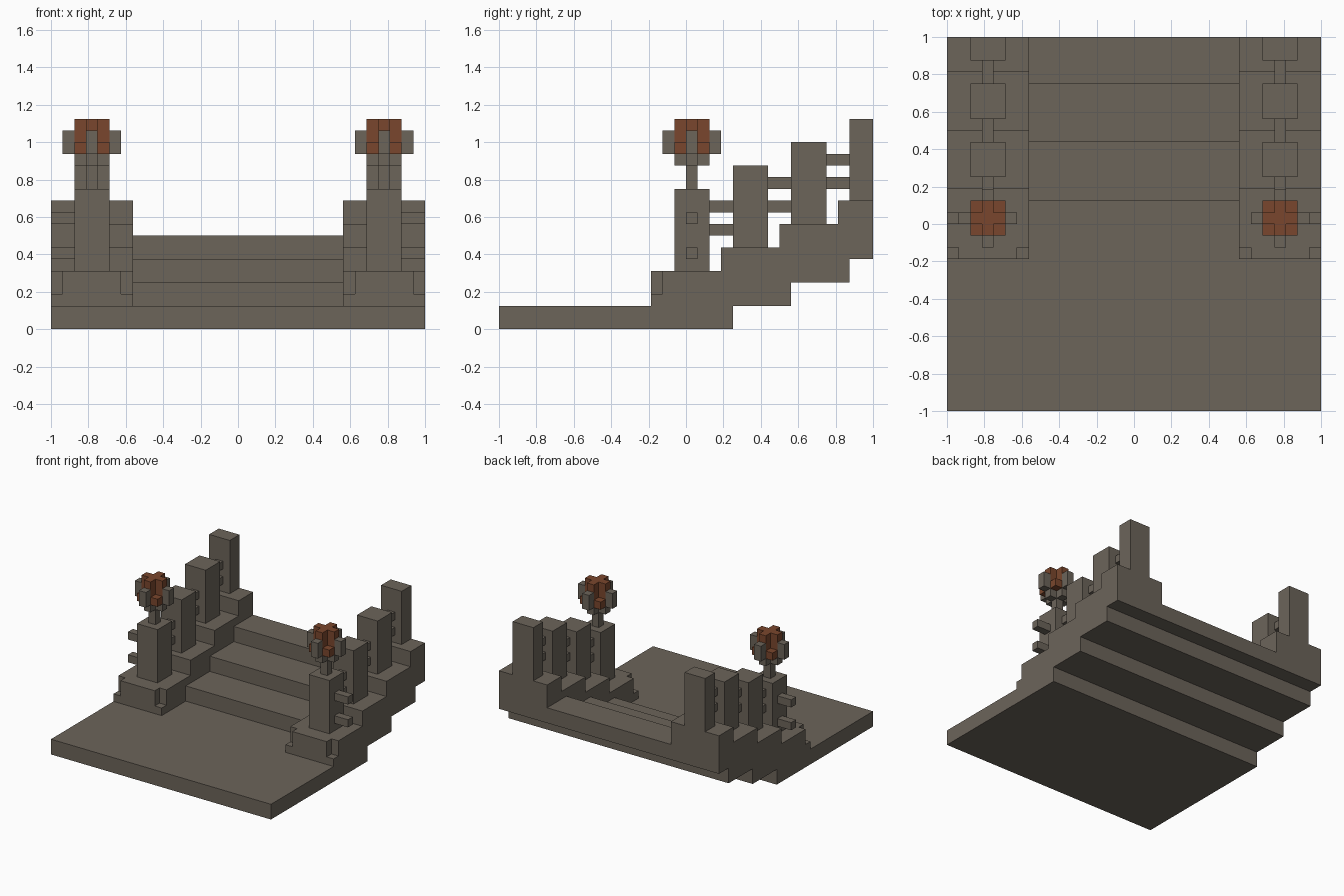
import bpy, bmesh

cube = bpy.data.objects.get("Cube")
if cube:
    bpy.data.objects.remove(cube, do_unlink=True)

U = 1 / 16  # everything sits on a 1/16 grid


def material(name, rgb):
    m = bpy.data.materials.new(name)
    m.use_nodes = True
    m.diffuse_color = (*rgb, 1)
    m.node_tree.nodes["Principled BSDF"].inputs["Base Color"].default_value = (*rgb, 1)
    return m


STONE = material("grey brown stone", (0.150, 0.128, 0.102))
EMBER = material("ember orange", (0.195, 0.062, 0.026))


def prism(bm, points, axis, lo, hi):
    """Extrude a 2D outline along x (points are y, z) or z (points are x, y)."""
    place = (lambda p: (lo, p[0], p[1])) if axis == "x" else (lambda p: (p[0], p[1], lo))
    face = bm.faces.new([bm.verts.new(place(p)) for p in points])
    new = bmesh.ops.extrude_face_region(bm, geom=[face])["geom"]
    move = (hi - lo, 0, 0) if axis == "x" else (0, 0, hi - lo)
    bmesh.ops.translate(bm, vec=move, verts=[v for v in new if isinstance(v, bmesh.types.BMVert)])


def box(bm, x0, x1, y0, y1, z0, z1):
    prism(bm, [(x0, y0), (x1, y0), (x1, y1), (x0, y1)], "z", z0, z1)


def finish(bm, name, mat, mirror=True):
    bmesh.ops.recalc_face_normals(bm, faces=bm.faces)
    bmesh.ops.scale(bm, vec=(U, U, U), verts=bm.verts)
    mesh = bpy.data.meshes.new(name)
    bm.to_mesh(mesh)
    bm.free()
    mesh.materials.append(mat)
    ob = bpy.data.objects.new(name, mesh)
    bpy.context.collection.objects.link(ob)
    if mirror:
        ob.modifiers.new("Mirror", "MIRROR").use_mirror_merge = False
    return ob


def boxes(name, mat, *dims):
    bm = bmesh.new()
    for d in dims:
        box(bm, *d)
    return finish(bm, name, mat)


# Floor slab and staircase in one stepped profile
treads = [(2, 2), (2, 4), (7, 4), (7, 6), (12, 6), (12, 8), (16, 8)]
under = [(16, 6), (14, 6), (14, 4), (9, 4), (9, 2), (4, 2), (4, 0)]
bm = bmesh.new()
prism(bm, [(-16, 0), (-16, 2)] + treads + under, "x", -16, 16)
finish(bm, "floor_and_stairs", STONE, mirror=False)

# Stepped side walls resting on the stairs
wall_top = [(16, 11), (13, 11), (13, 9), (8, 9), (8, 7), (3, 7), (3, 5), (-2, 5)]
bm = bmesh.new()
prism(bm, [(-2, 2)] + treads + wall_top, "x", 9, 16)
finish(bm, "side_walls", STONE)

# Wall fronts with notched upper corners
boxes("wall_fronts", STONE, (9, 16, -3, -2, 2, 3), (10, 15, -3, -2, 3, 5))

# Four rising pillars per side, joined by pairs of rails
for i in range(4):
    y = -1 + 5 * i
    boxes(f"pillars_{i + 1}", STONE, (11, 14, y, min(y + 3, 16), 5 + 2 * i, 12 + 2 * i))
    if i < 3:
        boxes(f"rails_{i + 1}", STONE,
              *[(12, 13, y + 3, y + 5, z + 2 * i, z + 1 + 2 * i) for z in (8, 10)])

# Short rail stubs on the outer side of the front pillars
boxes("rail_stubs", STONE, *[(14, 16, 0, 1, z, z + 1) for z in (6, 9)])

# Torches: post, cross-shaped foot, four claws, ember core
CROSS = [(12, -1), (13, -1), (13, 0), (14, 0), (14, 1), (13, 1),
         (13, 2), (12, 2), (12, 1), (11, 1), (11, 0), (12, 0)]
boxes("torch_posts", STONE, (12, 13, 0, 1, 12, 14))
bm = bmesh.new()
prism(bm, CROSS, "z", 14, 15)
finish(bm, "torch_feet", STONE)
boxes("torch_claws", STONE,
      (10, 11, 0, 1, 15, 17), (14, 15, 0, 1, 15, 17),
      (12, 13, -2, -1, 15, 17), (12, 13, 2, 3, 15, 17))
boxes("ember_bases", EMBER, (11, 14, -1, 2, 15, 16))
bm = bmesh.new()
prism(bm, CROSS, "z", 16, 18)
finish(bm, "ember_tops", EMBER)
